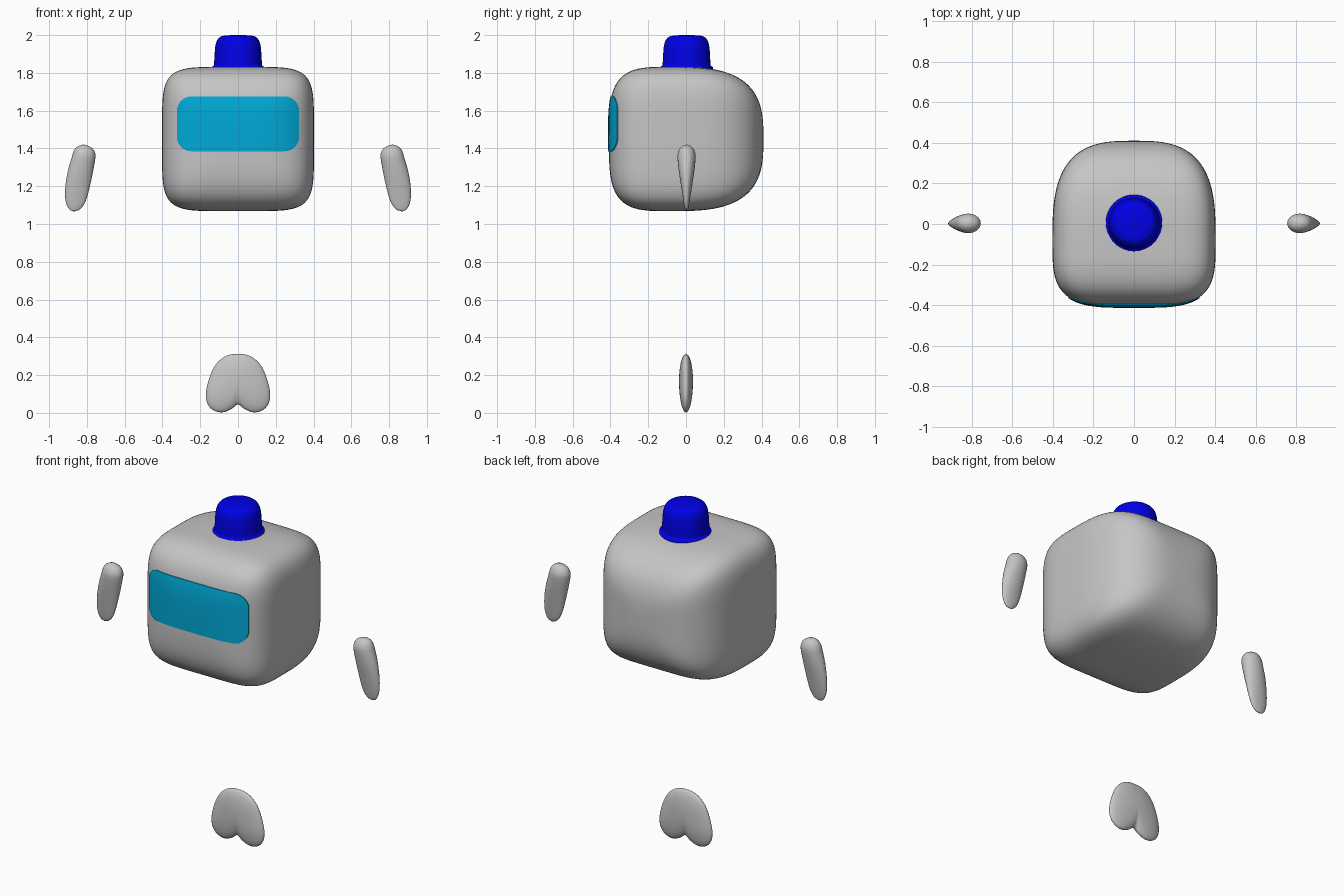
import bpy, bmesh, math
from mathutils import Vector

if "Cube" in bpy.data.objects:
    bpy.data.objects.remove(bpy.data.objects["Cube"])


def material(name, rgb):
    m = bpy.data.materials.new(name)
    m.diffuse_color = (*rgb, 1)
    m.use_nodes = True
    m.node_tree.nodes["Principled BSDF"].inputs["Base Color"].default_value = m.diffuse_color
    return m


GREY = material("shell grey", (0.56, 0.56, 0.56))
BLUE = material("cap blue", (0.0, 0.0, 0.8))
CYAN = material("visor cyan", (0.0, 0.4, 0.68))


def finish(name, bm, mat, angle=180):
    bmesh.ops.recalc_face_normals(bm, faces=bm.faces)
    me = bpy.data.meshes.new(name)
    bm.to_mesh(me)
    bm.free()
    me.materials.append(mat)
    ob = bpy.data.objects.new(name, me)
    bpy.context.collection.objects.link(ob)
    bpy.ops.object.select_all(action='DESELECT')
    ob.select_set(True)
    bpy.context.view_layer.objects.active = ob
    bpy.ops.object.shade_smooth_by_angle(angle=math.radians(angle))
    return ob


def loft(bm, rings):
    """Skin closed rings of points; a one-point ring makes a pole."""
    vs = [[bm.verts.new(p) for p in r] for r in rings]
    for a, b in zip(vs, vs[1:]):
        n = max(len(a), len(b))
        for i in range(n):
            j = (i + 1) % n
            if len(a) == 1:
                bm.faces.new((a[0], b[i], b[j]))
            elif len(b) == 1:
                bm.faces.new((a[i], a[j], b[0]))
            else:
                bm.faces.new((a[i], a[j], b[j], b[i]))


def smooth_path(pts, steps=5, closed=False):
    """Catmull-Rom interpolation through the points."""
    n, out = len(pts), []
    get = lambda i: Vector(pts[i % n] if closed else pts[max(0, min(n - 1, i))])
    for i in range(n if closed else n - 1):
        p0, p1, p2, p3 = (get(i + k) for k in (-1, 0, 1, 2))
        for s in range(steps):
            t = s / steps
            out.append(0.5 * (2 * p1 + (p2 - p0) * t + (2 * p0 - 5 * p1 + 4 * p2 - p3) * t * t
                              + (3 * p1 - p0 - 3 * p2 + p3) * t ** 3))
    return out if closed else out + [get(n - 1)]


# Body: rounded box with a tight front and a softer back
CEN = Vector((0, -0.08, 1.45))
A, C, FRONT, BACK, Q = 0.402, 0.382, 0.328, 0.49, 5.5


def cross(x, z):
    return (abs(x / A) ** Q + abs(z / C) ** Q) ** (1 / Q)


def body_norm(v):
    p, b = (3.7, FRONT) if v.y < 0 else (3.0, BACK)
    return (cross(v.x, v.z) ** p + abs(v.y / b) ** p) ** (1 / p)


bm = bmesh.new()
bmesh.ops.create_cube(bm, size=2)
bmesh.ops.subdivide_edges(bm, edges=bm.edges[:], cuts=31, use_grid_fill=True)
for v in bm.verts:
    d = Vector((v.co.x * A, v.co.y * 0.41, v.co.z * C))
    v.co = CEN + d / body_norm(d)
finish("body", bm, GREY)

# Visor: thin rounded plate that follows the front of the body
outline = []
W, H, R = 0.323, 0.145, 0.075
for k, (sx, sz) in enumerate(((1, 1), (-1, 1), (-1, -1), (1, -1))):
    for s in range(9):
        a = math.pi / 2 * (k + s / 8)
        outline.append((sx * (W - R) + R * math.cos(a), sz * (H - R) + R * math.sin(a)))
    nx, nz = ((-1, 1), (-1, -1), (1, -1), (1, 1))[k]
    x0, z0 = outline[-1]
    x1, z1 = ((nx * (W - R), nz * H) if k % 2 == 0 else (nx * W, nz * (H - R)))
    outline += [(x0 + (x1 - x0) * s / 8, z0 + (z1 - z0) * s / 8) for s in range(1, 8)]


def visor_ring(t, lift):
    ring = []
    for x, z in outline:
        x, z = x * t, z * t + 1.53
        y = CEN.y - FRONT * (1 - cross(x, z - CEN.z) ** 3.7) ** (1 / 3.7)
        ring.append((x, y - lift, z))
    return ring


bm = bmesh.new()
rings = [visor_ring(0, 0.005)[:1]]
rings += [visor_ring(i / 10, 0.005) for i in range(1, 11)]
rings.append(visor_ring(1, -0.004))
loft(bm, rings)
finish("visor", bm, CYAN, 40)

# Cap: turned profile with a flared rim
profile = [(0.140, 1.815), (0.140, 1.830), (0.128, 1.840), (0.125, 1.88), (0.121, 1.935),
           (0.112, 1.97), (0.092, 1.992), (0.06, 1.999)]
bm = bmesh.new()
rings = [[(r * math.cos(a), r * math.sin(a) + 0.003, z)
          for a in (2 * math.pi * i / 48 for i in range(48))]
         for r, z in smooth_path(profile, 3)]
loft(bm, [[(0, 0.003, 1.815)]] + rings + [[(0, 0.003, 2.0)]])
finish("cap", bm, BLUE, 60)

# Arms: floating teardrop fins, sections are (z, inner x, outer x, half depth)
sections = [(1.414, 0.793, 0.842, 0.020), (1.402, 0.772, 0.860, 0.034), (1.38, 0.758, 0.872, 0.045),
            (1.35, 0.755, 0.881, 0.048), (1.28, 0.767, 0.901, 0.041), (1.20, 0.784, 0.914, 0.029),
            (1.13, 0.803, 0.914, 0.018), (1.09, 0.824, 0.902, 0.011), (1.073, 0.845, 0.888, 0.006)]
for side, name in ((1, "right_arm"), (-1, "left_arm")):
    bm = bmesh.new()
    rings = [[(0.818 * side, 0.003, 1.421)]]
    for z, xi, xo, hy in (smooth_path([Vector(s) for s in sections], 3)):
        cx, hx = (xi + xo) / 2, (xo - xi) / 2
        rings.append([(side * (cx + hx * math.cos(a)), 0.003 + hy * math.sin(a), z)
                      for a in (2 * math.pi * i / 24 for i in range(24))])
    loft(bm, rings + [[(0.868 * side, 0.003, 1.066)]])
    finish(name, bm, GREY)

# Foot: puffed, notched heart-like pad
half = [(0.06, 0.303), (0.115, 0.26), (0.15, 0.19), (0.170, 0.105), (0.160, 0.045),
        (0.125, 0.011), (0.08, 0.003), (0.035, 0.02)]
pts = [(0, 0.312)] + half + [(0, 0.045)] + [(-x, z) for x, z in reversed(half)]
edge = smooth_path(pts, 4, closed=True)
bm = bmesh.new()
rings = []
for i in range(1, 24):
    a = math.pi * i / 24
    t, y = math.sin(a), -0.037 * math.cos(a)
    rings.append([(p.x * t, y, 0.17 + (p.y - 0.17) * t) for p in edge])
loft(bm, [[(0, -0.037, 0.17)]] + rings + [[(0, 0.037, 0.17)]])
finish("foot", bm, GREY)
